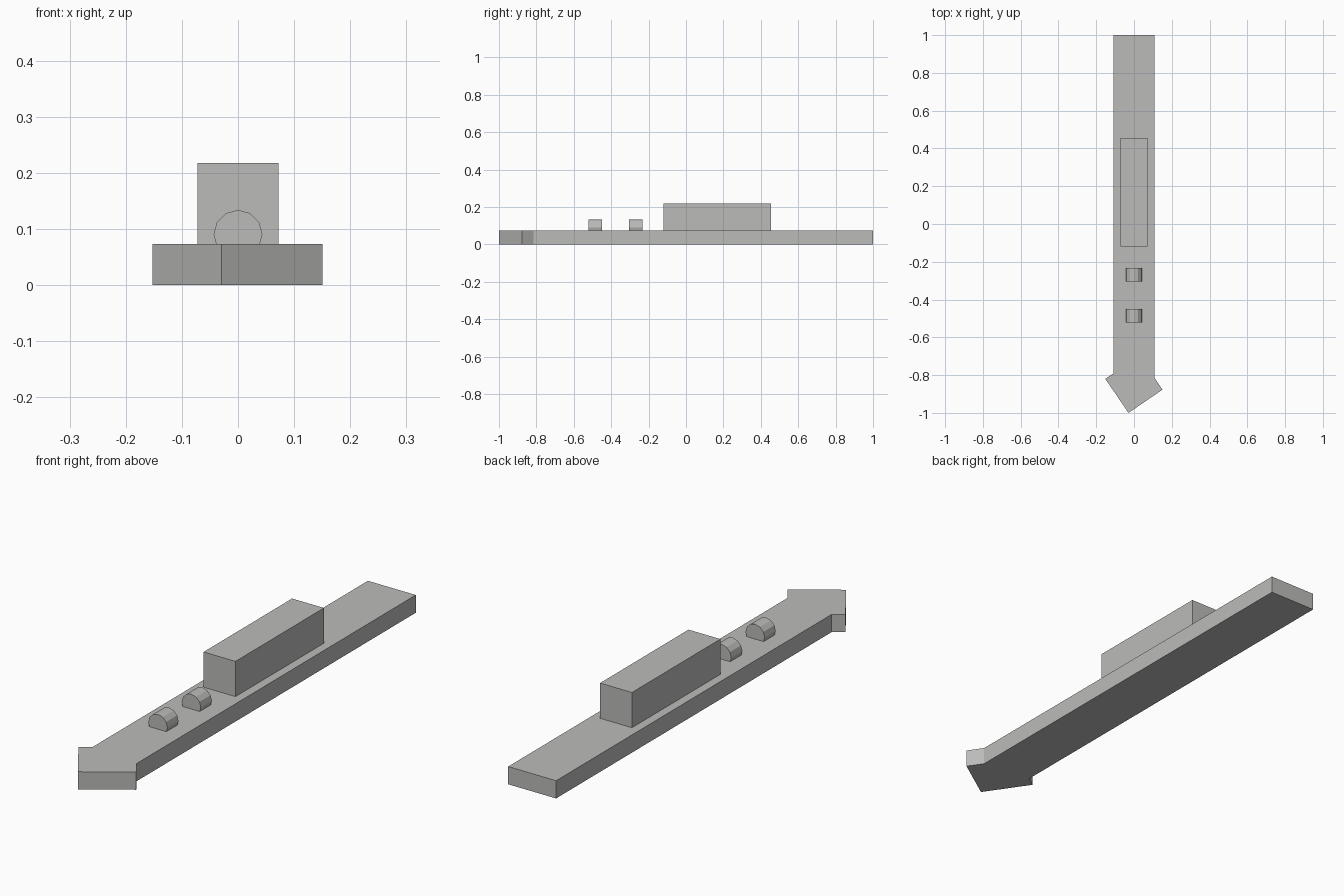
import bpy
import bmesh
import math

if "Cube" in bpy.data.objects:
    bpy.data.objects.remove(bpy.data.objects["Cube"])

grey = bpy.data.materials.new("hull grey")
grey.diffuse_color = (0.5, 0.5, 0.49, 1)
grey.use_nodes = True
grey.node_tree.nodes["Principled BSDF"].inputs["Base Color"].default_value = grey.diffuse_color


def prism(name, outline, offset):
    """Extrude a closed outline of 3D points along an offset."""
    bm = bmesh.new()
    face = bm.faces.new([bm.verts.new(p) for p in outline])
    extruded = bmesh.ops.extrude_face_region(bm, geom=[face])["geom"]
    top = [v for v in extruded if isinstance(v, bmesh.types.BMVert)]
    bmesh.ops.translate(bm, verts=top, vec=offset)
    bmesh.ops.recalc_face_normals(bm, faces=bm.faces)
    mesh = bpy.data.meshes.new(name)
    bm.to_mesh(mesh)
    bm.free()
    mesh.materials.append(grey)
    obj = bpy.data.objects.new(name, mesh)
    bpy.context.collection.objects.link(obj)
    return obj


HULL_TOP = 0.073
HALF_WIDTH = 0.109

# Long flat hull with a slightly twisted square bow
hull_outline = [
    (-HALF_WIDTH, 1.0), (-HALF_WIDTH, -0.791), (-0.152, -0.82),
    (-0.029, -1.0), (0.151, -0.877), (HALF_WIDTH, -0.815),
    (HALF_WIDTH, 1.0),
]
prism("hull", [(x, y, 0) for x, y in hull_outline], (0, 0, HULL_TOP))

# Block-shaped deck house
x, y0, y1 = 0.0725, -0.12, 0.455
prism("deck_house",
      [(-x, y0, HULL_TOP), (x, y0, HULL_TOP), (x, y1, HULL_TOP), (-x, y1, HULL_TOP)],
      (0, 0, 0.145))

# Two drums lying along the deck, partly sunk into it
RADIUS, AXIS_Z = 0.0435, 0.0905
for name, y in (("front_drum", -0.521), ("rear_drum", -0.304)):
    ring = [(RADIUS * math.sin(a), y, AXIS_Z + RADIUS * math.cos(a))
            for a in (i * math.tau / 12 for i in range(12))]
    prism(name, ring, (0, 0.072, 0))
